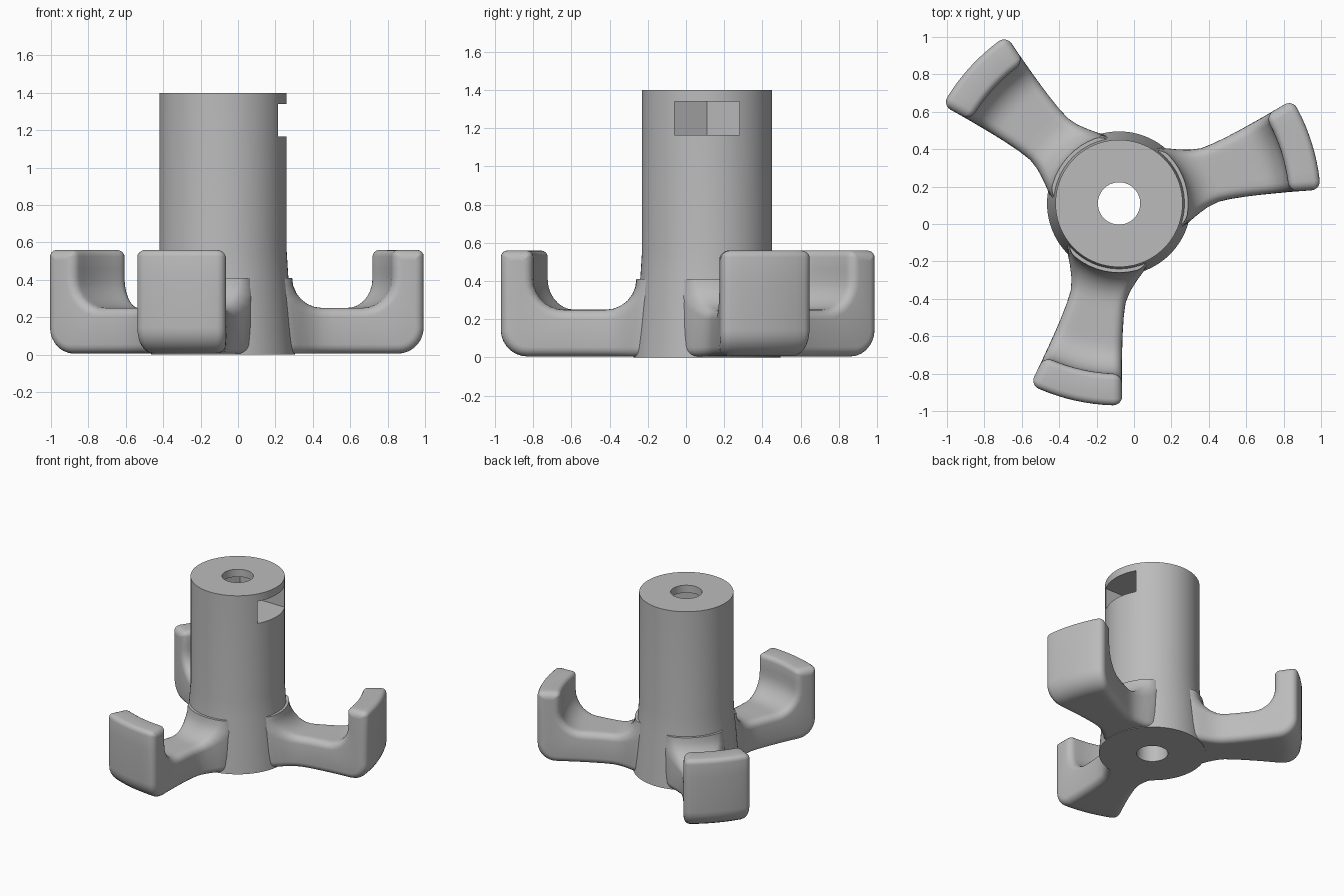
import bpy, bmesh, math

if "Cube" in bpy.data.objects:
    bpy.data.objects.remove(bpy.data.objects["Cube"])

CX, CY = -0.08, 0.11          # hub axis
ROUND = 0.05                  # arm edge rounding

grey = bpy.data.materials.new("plain_grey")
grey.diffuse_color = (0.5, 0.5, 0.5, 1)
grey.use_nodes = True
grey.node_tree.nodes["Principled BSDF"].inputs["Base Color"].default_value = grey.diffuse_color


def make_object(name, bm, loc=(0, 0, 0), rot=0.0):
    bmesh.ops.recalc_face_normals(bm, faces=bm.faces)
    me = bpy.data.meshes.new(name)
    bm.to_mesh(me)
    bm.free()
    me.materials.append(grey)
    ob = bpy.data.objects.new(name, me)
    bpy.context.collection.objects.link(ob)
    ob.location = loc
    ob.rotation_euler.z = rot
    return ob


def activate(ob):
    bpy.ops.object.select_all(action='DESELECT')
    ob.select_set(True)
    bpy.context.view_layer.objects.active = ob


def smooth(ob, deg=32):
    activate(ob)
    bpy.ops.object.shade_smooth_by_angle(angle=math.radians(deg))


def arc(cx, cz, r, a0, a1, n):
    angles = [math.radians(a0 + (a1 - a0) * i / (n - 1)) for i in range(n)]
    return [(cx + r * math.cos(a), cz + r * math.sin(a)) for a in angles]


def line(x0, x1, z, n):
    return [(x0 + (x1 - x0) * i / (n - 1), z) for i in range(n)]


# Hub: flared tube with a through bore
profile = [(0.113, 0), (0.385, 0), (0.372, 0.15), (0.36, 0.3), (0.348, 0.43),
           (0.34, 0.56), (0.34, 1.4), (0.113, 1.4)]
SEG = 96
bm = bmesh.new()
rings = []
for i in range(SEG):
    a = math.tau * i / SEG
    rings.append([bm.verts.new((r * math.cos(a), r * math.sin(a), z)) for r, z in profile])
for i in range(SEG):
    p, q = rings[i], rings[(i + 1) % SEG]
    for j in range(len(profile)):
        k = (j + 1) % len(profile)
        bm.faces.new((p[j], q[j], q[k], p[k]))
hub = make_object("hub", bm, (CX, CY, 0))

# Side slot with a hexagonal inner end, cut into the hub
bm = bmesh.new()
plan = [(-0.196, 0), (-0.098, -0.17), (0.5, -0.17), (0.5, 0.17), (-0.098, 0.17)]
base = bm.faces.new([bm.verts.new((x, y, 1.165)) for x, y in plan])
ext = bmesh.ops.extrude_face_region(bm, geom=[base])
bmesh.ops.translate(bm, vec=(0, 0, 0.175),
                    verts=[g for g in ext["geom"] if isinstance(g, bmesh.types.BMVert)])
cutter = make_object("slot_cutter", bm, (CX, CY, 0))
cutter.hide_render = True
cut = hub.modifiers.new("slot", 'BOOLEAN')
cut.operation, cut.solver, cut.object = 'DIFFERENCE', 'EXACT', cutter
activate(hub)
bpy.ops.object.modifier_apply(modifier="slot")
bpy.data.objects.remove(cutter)
smooth(hub)


# Arm side outline, shrunk by d: lower/outer line and upper/inner line
def outer_line(d):
    t = max(0.035 - d, 0.004)
    return (line(0.25, 0.53, 0.005 + d, 8) + line(0.6, 0.87, 0.005 + d, 4)
            + arc(0.94, 0.145, 0.14 - d, -90, 0, 8) + [(1.08 - d, 0.42)]
            + arc(1.08 - d - t, 0.56 - d - t, t, 0, 90, 5))


def inner_line(d):
    t = max(0.035 - d, 0.004)
    return ([(0.25, 0.41)] + arc(0.53, 0.41, 0.16 + d, 180, 270, 7)
            + line(0.58, 0.71, 0.25 - d, 4)
            + arc(0.75, 0.41, 0.16 + d, -90, 0, 8) + [(0.91 + d, 0.46)]
            + arc(0.91 + d + t, 0.56 - d - t, t, 180, 90, 5))


def half_width(r):
    if r < 0.54:
        return min(0.22, 0.15 + 0.07 * ((0.54 - r) / 0.17) ** 2)
    return 0.15 + 0.103 * ((r - 0.54) / 0.54) ** 1.3


def arm_mesh():
    # Cross levels: (side, inset from side, outline shrink, inner fraction)
    edge = []
    for i in range(6):
        a = math.radians(18 * i)
        edge.append((ROUND * (1 - math.cos(a)), ROUND * (1 - math.sin(a))))
    levels = [(e, d, 1.0) for e, d in edge]
    levels += [(ROUND, 0.0, 1 - i / 4) for i in range(1, 8)]
    levels += [(e, d, -1.0) for e, d in reversed(edge)]
    bm = bmesh.new()
    loops = []
    for e, d, f in levels:
        loop = []
        for r, z in outer_line(d) + inner_line(d)[::-1]:
            v = f * (half_width(r) - e)
            loop.append(bm.verts.new((math.sqrt(r * r - v * v), v, z)))
        loops.append(loop)
    n = len(loops[0])
    for p, q in zip(loops, loops[1:]):
        for j in range(n):
            k = (j + 1) % n
            bm.faces.new((p[j], p[k], q[k], q[j]))
    for loop in (loops[0], loops[-1]):
        for j in range(n // 2 - 1):
            bm.faces.new((loop[j], loop[j + 1], loop[n - 2 - j], loop[n - 1 - j]))
    return bm


# Three upturned arms around the hub
for i in range(3):
    arm = make_object(f"arm_{i + 1}", arm_mesh(), (CX, CY, 0), math.radians(17.4 + 120 * i))
    smooth(arm, 45)
